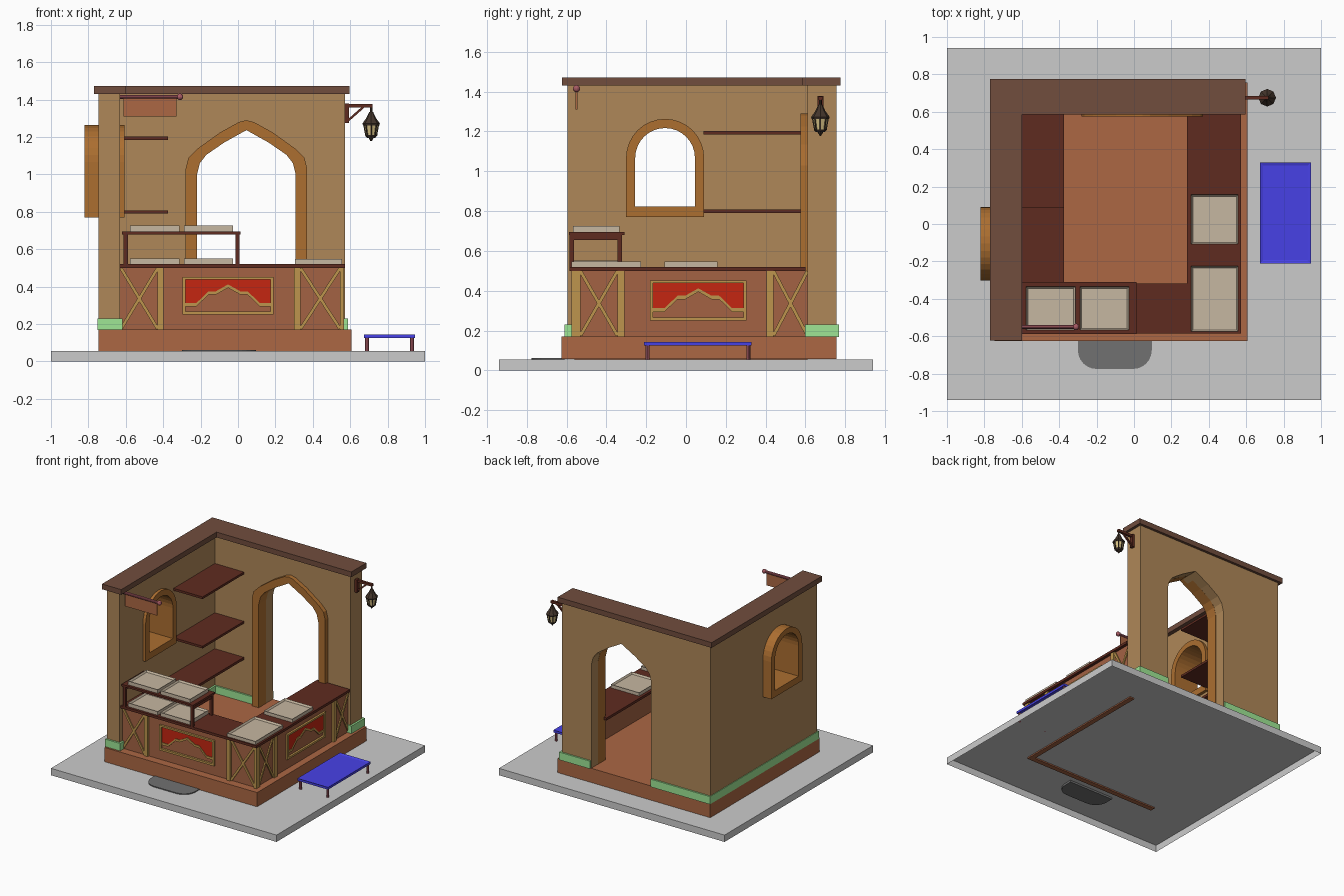
import bpy, bmesh, math
from mathutils import Vector

if "Cube" in bpy.data.objects:
    bpy.data.objects.remove(bpy.data.objects["Cube"])

MATS = {}
def mat(name):
    if name not in MATS:
        m = bpy.data.materials.new(name)
        m.diffuse_color = [min(1, c * 1.12 / 255) ** 2.2 for c in COL[name]] + [1]
        m.use_nodes = True
        m.node_tree.nodes["Principled BSDF"].inputs["Base Color"].default_value = m.diffuse_color
        MATS[name] = m
    return MATS[name]

COL = dict(wall=(155, 120, 79), cap=(100, 70, 57), dark=(85, 42, 33), brick=(152, 92, 62),
           panel=(145, 88, 62), trim=(168, 132, 70), red=(175, 38, 22), blue=(65, 60, 205),
           rose=(150, 82, 90), green=(140, 205, 132), arch=(152, 98, 46), tray=(176, 162, 142),
           stone=(100, 100, 100), iron=(62, 50, 42), glass=(195, 175, 120))

def finish(name, bm, color):
    bmesh.ops.recalc_face_normals(bm, faces=bm.faces)
    me = bpy.data.meshes.new(name)
    bm.to_mesh(me)
    bm.free()
    ob = bpy.data.objects.new(name, me)
    bpy.context.collection.objects.link(ob)
    if color:
        me.materials.append(mat(color))
    return ob

def box(name, x, y, z, color, recess=None):
    """Box from ranges; recess=(rim, depth) sinks the top face like a tray."""
    bm = bmesh.new()
    bmesh.ops.create_cube(bm, size=1)
    for v in bm.verts:
        v.co = [r[0] if c < 0 else r[1] for r, c in zip((x, y, z), v.co)]
    if recess:
        top = max(bm.faces, key=lambda f: f.calc_center_median().z)
        bmesh.ops.inset_region(bm, faces=[top], thickness=recess[0])
        for v in top.verts:
            v.co.z -= recess[1]
    return finish(name, bm, color)

def prism(name, axis, depth, loops, color):
    """Extrude outline loops (with holes) along an axis between two depths."""
    put = {'x': lambda u, v, w: (w, u, v), 'y': lambda u, v, w: (u, w, v),
           'z': lambda u, v, w: (u, v, w)}[axis]
    bm = bmesh.new()
    for loop in loops:
        vs = [bm.verts.new(put(u, v, depth[0])) for u, v in loop]
        for a, b in zip(vs, vs[1:] + vs[:1]):
            bm.edges.new((a, b))
    bmesh.ops.triangle_fill(bm, edges=bm.edges[:], use_beauty=True)
    ext = bmesh.ops.extrude_face_region(bm, geom=bm.faces[:])['geom']
    bmesh.ops.translate(bm, vec=put(0, 0, depth[1] - depth[0]),
                        verts=[g for g in ext if isinstance(g, bmesh.types.BMVert)])
    return finish(name, bm, color)

def strip(name, axis, depth, p, q, w, color):
    p, q = Vector(p), Vector(q)
    n = (q - p).normalized().orthogonal() * w / 2
    return prism(name, axis, depth, [[p + n, q + n, q - n, p - n]], color)

def rod(name, a, b, r1, color, r2=None, n=10):
    a, b = Vector(a), Vector(b)
    bm = bmesh.new()
    bmesh.ops.create_cone(bm, cap_ends=True, segments=n, radius1=r1,
                          radius2=r1 if r2 is None else r2, depth=(b - a).length)
    rot = (b - a).to_track_quat('Z', 'Y')
    for v in bm.verts:
        v.co = rot @ v.co + (a + b) / 2
    return finish(name, bm, color)

def mirror(pts, c):
    """Right half of an arch, base to apex -> full left-to-right outline."""
    return [(c - u, v) for u, v in pts] + [(c + u, v) for u, v in reversed(pts[:-1])]

# ground (open underneath), doorstep and plinth
ground = box("ground", (-1, 1), (-.94, .94), (0, .055), None)
bm = bmesh.new()
bm.from_mesh(ground.data)
bmesh.ops.delete(bm, geom=[f for f in bm.faces if f.calc_center_median().z < .001], context='FACES')
bm.to_mesh(ground.data)
bm.free()
step = [(-.30, -.61)] + [(-.20 - .10 * math.cos(t), -.675 - .1 * math.sin(t)) for t in
        [i * math.pi / 12 for i in range(7)]]
step += [(-.205 - u, v) for u, v in reversed(step)]
prism("doorstep", 'z', (.04, .062), [step], "stone")
box("plinth", (-.745, .607), (-.625, .757), (.056, .17), "brick")

# back wall with pointed doorway and its frame
inner = mirror([(.265, .17), (.265, 1.0), (.25, 1.06), (.215, 1.105), (.12, 1.17), (0, 1.237)], .045)
outer = mirror([(.325, .17), (.325, 1.03), (.31, 1.09), (.265, 1.135), (.14, 1.225), (.04, 1.28), (0, 1.29)], .045)
prism("back_wall", 'y', (.61, .755),
      [[(-.745, .17), (-.745, 1.43), (.572, 1.43), (.572, .17)] + inner[::-1]], "wall")
prism("door_frame", 'y', (.575, .67), [outer + [(u * .996, v) for u, v in inner[::-1]]], "arch")

# left wall with round-topped window and its frame
def window(r, bottom):
    arc = [(-.105 + r * math.cos(i * math.pi / 16), 1.067 + r * math.sin(i * math.pi / 16)) for i in range(17)]
    return [(-.105 - r, bottom), (-.105 + r, bottom)] + arc
prism("left_wall", 'x', (-.745, -.632),
      [[(-.595, .17), (.61, .17), (.61, 1.43), (-.595, 1.43)], window(.17, .80)], "wall")
prism("window_frame", 'x', (-.82, -.608), [window(.196, .77), window(.15, .823)], "arch")

# wall cap and skirting
prism("wall_cap", 'z', (1.43, 1.472), [[(-.77, -.622), (-.60, -.622), (-.60, .585), (.595, .585),
      (.595, .775), (-.77, .775)]], "cap")
box("skirting_left", (-.75, -.618), (-.61, .768), (.168, .23), "green")
box("skirting_back_left", (-.75, -.225), (.597, .768), (.168, .23), "green")
box("skirting_back_right", (.315, .588), (.597, .768), (.168, .23), "green")

# counter panels and tops
box("front_counter", (-.632, .55), (-.56, -.52), (.045, .50), "panel")
box("side_counter", (.51, .55), (-.56, .61), (.045, .50), "panel")
prism("counter_top", 'z', (.50, .52), [[(-.63, -.585), (.573, -.585), (.573, .60), (.283, .60),
      (.283, -.318), (-.375, -.318), (-.375, .61), (-.632, .61), (-.632, -.585)][:8] ], "dark")
for i, z in enumerate((.79, 1.185)):
    box(f"wall_shelf_{i}", (-.632, -.375), (.087, .61), (z, z + .018), "dark")

# counter fronts: posts, cross braces, framed red panel with stepped arch
def counter_front(tag, axis, d0, d1, braces, posts, c, hw):
    mid = d0 + (d1 - d0) * .6
    for i, (a, b) in enumerate(posts):
        box_loop = [(a, .17), (b, .17), (b, .50), (a, .50)]
        prism(f"{tag}_post_{i}", axis, (d0, d1), [box_loop], "trim")
    for i, (a, b) in enumerate(braces):
        strip(f"{tag}_brace_{i}_a", axis, (d0, mid), (a, .175), (b, .498), .017, "trim")
        strip(f"{tag}_brace_{i}_b", axis, (d0, mid), (a, .498), (b, .175), .017, "trim")
    rect = lambda h, z0, z1: [(c - h, z0), (c + h, z0), (c + h, z1), (c - h, z1)]
    prism(f"{tag}_panel_frame", axis, (d0, d1), [rect(hw, .25, .452), rect(hw - .016, .266, .438)], "trim")
    line = mirror([(hw - .012, .312), (hw * .70, .312), (hw * .43, .375), (hw * .27, .375), (0, .412)], c)
    low = [(u, v - .018) for u, v in line]
    prism(f"{tag}_panel_arch", axis, (d0, mid), [line + low[::-1]], "trim")
    prism(f"{tag}_red_panel", axis, (d0, d0 + (d1 - d0) * .3),
          [low + [(c + hw - .012, .44), (c - hw + .012, .44)]], "red")

counter_front("front", 'y', -.558, -.576, [(-.625, -.43), (.335, .545)],
              [(-.43, -.398), (.30, .333), (.545, .566)], -.053, .243)
counter_front("side", 'x', .548, .566, [(-.53, -.345), (.44, .61)],
              [(-.575, -.53), (-.345, -.31), (.405, .44)], .062, .243)

# display stand and trays
box("stand_top", (-.62, .013), (-.588, -.31), (.68, .696), "dark")
for x in (-.60, -.002):
    for y in (-.573, -.333):
        box("stand_leg", (x - .011, x + .011), (y - .011, y + .011), (.52, .68), "dark")
    box("stand_rail", (x - .009, x + .009), (-.573, -.333), (.655, .68), "dark")
for z in (.521, .696):
    for x in (-.577, -.29):
        box("stand_tray", (x, x + .263), (-.568, -.335), (z, z + .03), "tray", (.013, .014))
for y in ((-.575, -.225), (-.108, .157)):
    box("counter_tray", (.305, .557), y, (.52, .547), "tray", (.013, .014))

# hanging banner on a pole
rod("banner_pole", (-.635, -.55, 1.415), (-.31, -.55, 1.415), .011, "rose")
bm = bmesh.new()
bmesh.ops.create_uvsphere(bm, u_segments=10, v_segments=6, radius=.018)
bmesh.ops.translate(bm, verts=bm.verts, vec=(-.31, -.55, 1.415))
finish("pole_knob", bm, "rose")
box("banner", (-.612, -.33), (-.554, -.546), (1.31, 1.41), "brick")

# lantern on a bracket
box("bracket_plate", (.572, .593), (.66, .69), (1.275, 1.378), "dark")
box("bracket_arm", (.58, .72), (.665, .685), (1.357, 1.376), "dark")
strip("bracket_brace", 'y', (.668, .682), (.585, 1.285), (.67, 1.36), .012, "dark")
L = (.712, .675)
for name, z0, z1, r0, r1, col in (
        ("lantern_hook", 1.33, 1.36, .006, .006, "iron"),
        ("lantern_crown", 1.305, 1.335, .024, .010, "iron"),
        ("lantern_roof", 1.272, 1.307, .047, .022, "iron"),
        ("lantern_rim", 1.262, 1.272, .043, .047, "iron"),
        ("lantern_glass", 1.208, 1.262, .027, .038, "glass"),
        ("lantern_base", 1.196, 1.210, .022, .034, "iron"),
        ("lantern_tip", 1.178, 1.197, .004, .014, "iron")):
    rod(name, (*L, z0), (*L, z1), r0, col, r1, 8)
for i in range(8):
    c, s = math.cos(i * math.pi / 4 + math.pi / 2), math.sin(i * math.pi / 4 + math.pi / 2)
    rod("lantern_bar", (L[0] + .028 * c, L[1] + .028 * s, 1.205),
        (L[0] + .039 * c, L[1] + .039 * s, 1.265), .004, "iron", n=5)

# blue bench
box("bench_seat", (.673, .945), (-.21, .33), (.125, .143), "blue", (.025, .006))
for x in (.69, .93):
    for y in (-.193, .313):
        rod("bench_leg", (x, y, .055), (x, y, .127), .01, "rose", n=8)
